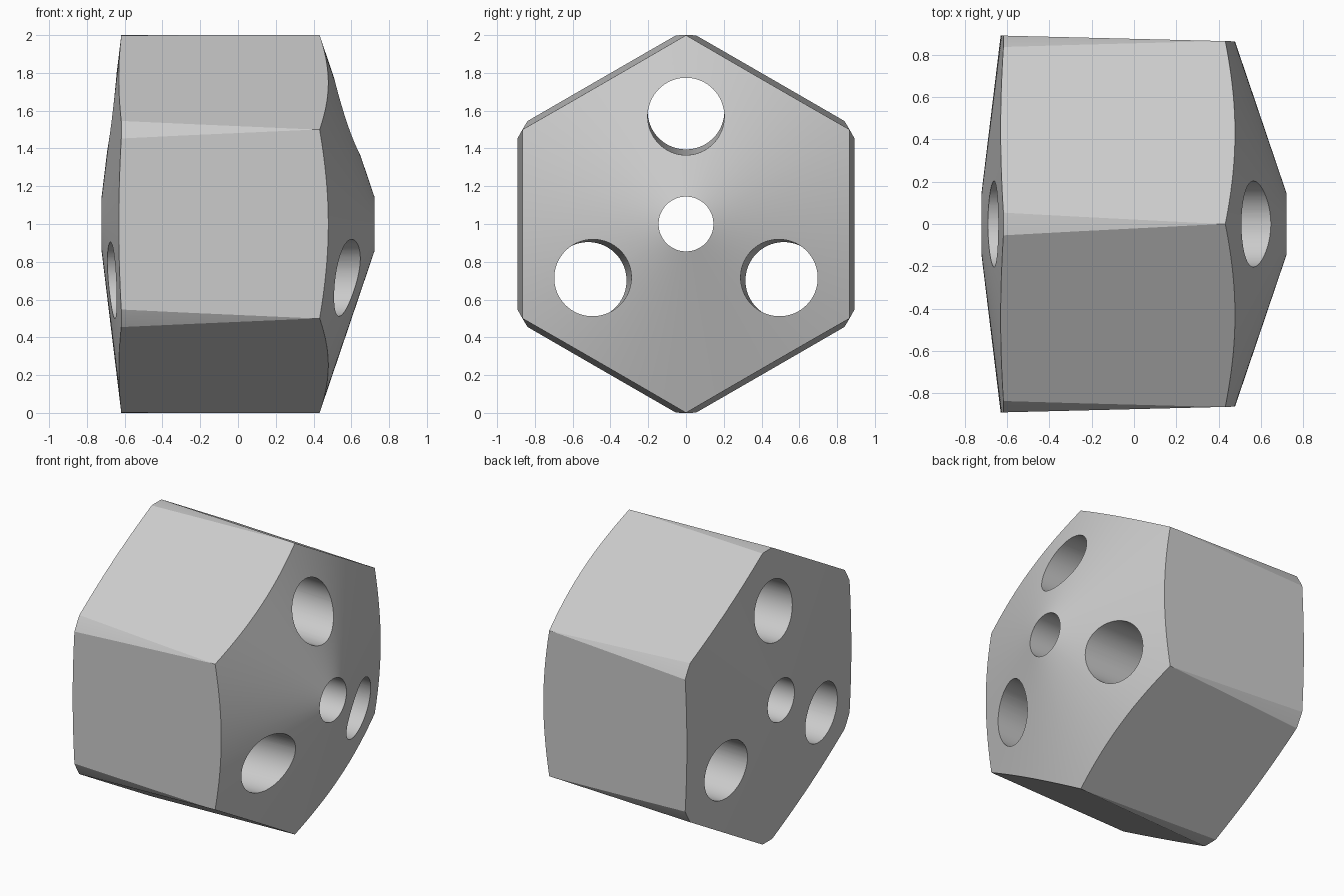
import bpy, bmesh, math
from mathutils import Vector, Matrix

old = bpy.data.objects.get("Cube")
if old:
    bpy.data.objects.remove(old, do_unlink=True)

MID = 1.0          # height of the main axis, which runs along x
SEGMENTS = 180


def make_object(name, bm):
    bmesh.ops.recalc_face_normals(bm, faces=bm.faces)
    mesh = bpy.data.meshes.new(name)
    bm.to_mesh(mesh)
    bm.free()
    obj = bpy.data.objects.new(name, mesh)
    bpy.context.collection.objects.link(obj)
    return obj


def lathe(name, profile):
    """Spin a closed (x, radius) profile around the main axis."""
    bm = bmesh.new()
    rings = []
    for i in range(SEGMENTS):
        a = math.tau * i / SEGMENTS
        rings.append([bm.verts.new((x, r * math.sin(a), MID + r * math.cos(a)))
                      for x, r in profile])
    n = len(profile)
    for i, ring in enumerate(rings):
        after = rings[(i + 1) % SEGMENTS]
        for j in range(n):
            k = (j + 1) % n
            bm.faces.new((ring[j], ring[k], after[k], after[j]))
    return make_object(name, bm)


def rod(name, start, end, r_start, r_end, sides, turn=0.0):
    """Cone or prism between two points."""
    bm = bmesh.new()
    axis = end - start
    place = (Matrix.Translation((start + end) / 2)
             @ axis.to_track_quat('Z', 'Y').to_matrix().to_4x4()
             @ Matrix.Rotation(turn, 4, 'Z'))
    bmesh.ops.create_cone(bm, cap_ends=True, segments=sides, radius1=r_start,
                          radius2=r_end, depth=axis.length, matrix=place)
    return make_object(name, bm)


def cut(target, tool, operation):
    tool.hide_render = True
    mod = target.modifiers.new("cut", 'BOOLEAN')
    mod.operation = operation
    mod.solver = 'EXACT'
    mod.object = tool
    bpy.context.view_layer.objects.active = target
    bpy.ops.object.modifier_apply(modifier=mod.name)
    bpy.data.objects.remove(tool, do_unlink=True)


# Turned blank: two shallow cone ends and a straight centre bore
body = lathe("drilled_hex_body", [(-0.722, 0.145), (-0.618, 1.0),
                                  (0.432, 1.0), (0.722, 0.145)])

# Tapered hexagon that trims the blank to six flats
def corner_radius(x):
    return 0.9995 + (0.432 - x) * 0.0285

bm = bmesh.new()
ends = []
for x in (-0.9, 0.9):
    r = corner_radius(x)
    ends.append([bm.verts.new((x, r * math.sin(i * math.pi / 3),
                               MID + r * math.cos(i * math.pi / 3)))
                 for i in range(6)])
for i in range(6):
    k = (i + 1) % 6
    bm.faces.new((ends[0][i], ends[0][k], ends[1][k], ends[1][i]))
for ring in ends:
    bm.faces.new(ring)
cut(body, make_object("hex_trim", bm), 'INTERSECT')

# Three through holes, leaning outward with the taper
for i in range(3):
    a = i * math.tau / 3
    out = Vector((0, math.sin(a), math.cos(a)))
    centre = Vector((0, 0, MID))
    start = centre + out * 0.605 + Vector((-1, 0, 0))
    end = centre + out * 0.56 + Vector((1, 0, 0))
    cut(body, rod("hole_cutter", start, end, 0.203, 0.203, 96), 'DIFFERENCE')

# Single plain grey
grey = bpy.data.materials.new("plain_grey")
grey.use_nodes = True
colour = (0.6, 0.6, 0.6, 1.0)
grey.diffuse_color = colour
grey.node_tree.nodes["Principled BSDF"].inputs["Base Color"].default_value = colour
body.data.materials.clear()
body.data.materials.append(grey)
for face in body.data.polygons:
    face.material_index = 0

bpy.ops.object.select_all(action='DESELECT')
body.select_set(True)
bpy.context.view_layer.objects.active = body
bpy.ops.object.shade_smooth_by_angle(angle=math.radians(20))
